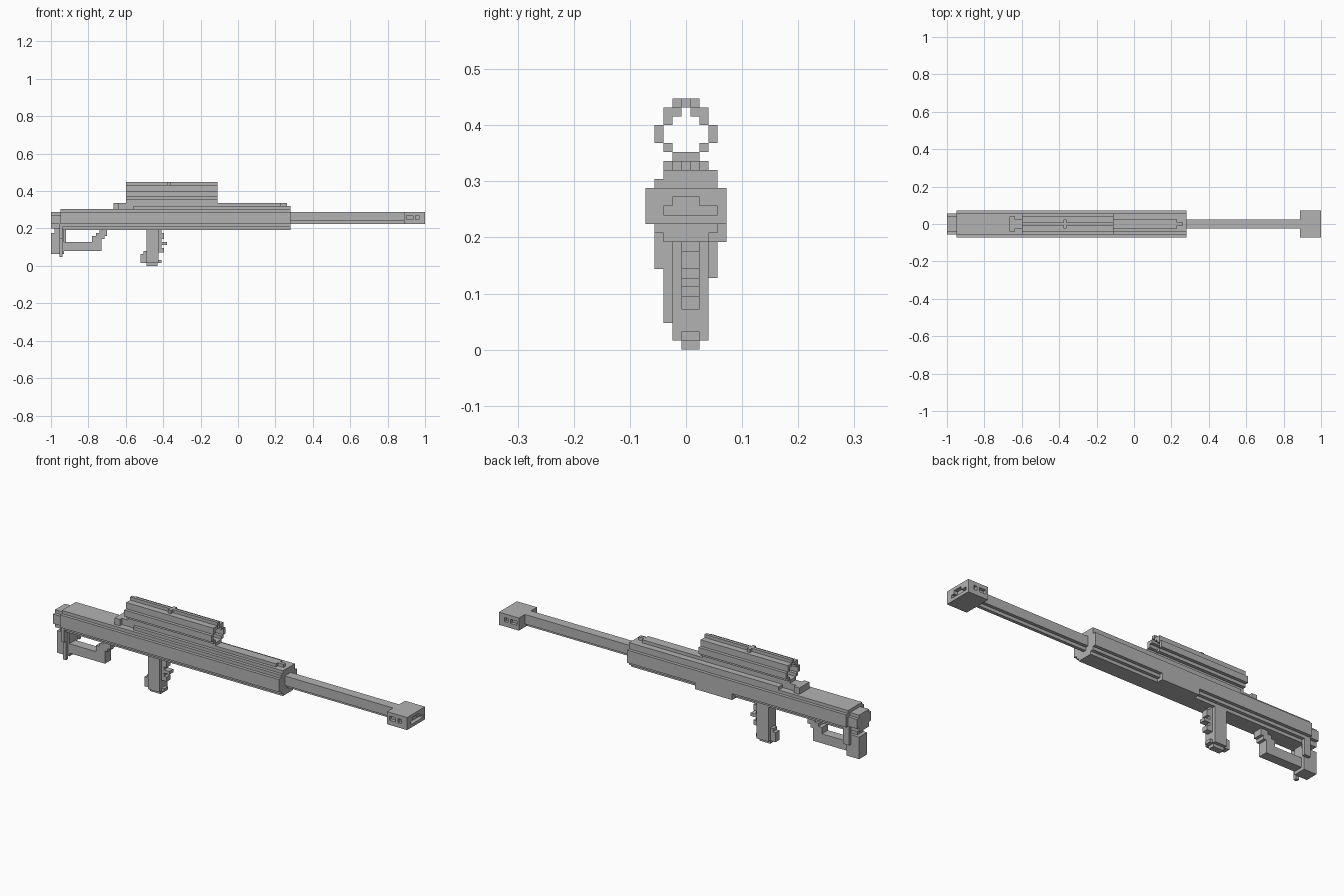
import bpy
import bmesh

U = 0.016  # edge of one block

old = bpy.data.objects.get("Cube")
if old:
    bpy.data.objects.remove(old, do_unlink=True)

gray = bpy.data.materials.new("matte gray")
gray.use_nodes = True
color = (0.45, 0.45, 0.45, 1)
gray.diffuse_color = color
gray.node_tree.nodes["Principled BSDF"].inputs["Base Color"].default_value = color


def finish(name, bm):
    bmesh.ops.recalc_face_normals(bm, faces=bm.faces)
    mesh = bpy.data.meshes.new(name)
    bm.to_mesh(mesh)
    bm.free()
    mesh.materials.append(gray)
    obj = bpy.data.objects.new(name, mesh)
    bpy.context.collection.objects.link(obj)
    return obj


def boxes(name, *parts):
    """Each part: x0, x1 in units; y0, y1 in half blocks; z0, z1 in blocks."""
    bm = bmesh.new()
    for x0, x1, y0, y1, z0, z1 in parts:
        lo = (x0, y0 * U / 2, z0 * U)
        hi = (x1, y1 * U / 2, z1 * U)
        for v in bmesh.ops.create_cube(bm, size=1)["verts"]:
            v.co = [(a + b) / 2 + c * (b - a) for a, b, c in zip(lo, hi, v.co)]
    return finish(name, bm)


def stepped_bar(name, x0, x1, layers):
    """Extrude a mirrored staircase section; layers: half width, z0, z1."""
    side = [(w * U / 2, z * U) for w, z0, z1 in layers for z in (z0, z1)]
    outline = side + [(-y, z) for y, z in reversed(side)]
    bm = bmesh.new()
    face = bm.faces.new([bm.verts.new((x0, y, z)) for y, z in outline])
    new = bmesh.ops.extrude_face_region(bm, geom=[face])["geom"]
    ends = [g for g in new if isinstance(g, bmesh.types.BMVert)]
    bmesh.ops.translate(bm, verts=ends, vec=(x1 - x0, 0, 0))
    return finish(name, bm)


def cut(target, *parts):
    for part in parts:
        cutter = boxes("cutter", part)
        cutter.hide_render = True
        cutter.hide_set(True)
        mod = target.modifiers.new("cut", "BOOLEAN")
        mod.operation = "DIFFERENCE"
        mod.solver = "EXACT"
        mod.object = cutter


# Receiver, rear cap and upper strip
stepped_bar("receiver", -0.95, 0.28,
            [(5, 12, 13), (7, 13, 14), (9, 14, 18), (7, 18, 19)])
stepped_bar("rear_cap", -1, -0.95, [(5, 12.5, 14), (7, 14, 17), (5, 17, 18)])
boxes("upper_strip", (-0.56, 0.28, -5, 7, 19, 20))
boxes("side_plate", (-0.31, -0.1, 5, 9, 12, 14))

# Top rail and sight mount
boxes("rear_mount", (-0.665, -0.635, -5, 5, 19, 21),
      (-0.635, -0.56, -3, 3, 19, 21))
boxes("top_rail", (-0.6, 0.23, -3, 3, 20, 21), (0.23, 0.262, -1, 1, 20, 21))
boxes("scope_mount", (-0.6, -0.11, -3, 3, 21, 22))

# Hollow scope tube
tube = [(-0.6, -0.11, -1, 1, 27, 28), (-0.376, -0.36, -3, 3, 27, 28)]
for y0, y1, z0, z1 in ((3, 5, 22, 23), (5, 7, 23, 25), (3, 5, 25, 27), (1, 3, 26, 27)):
    tube += [(-0.6, -0.11, y0, y1, z0, z1), (-0.6, -0.11, -y1, -y0, z0, z1)]
boxes("scope_tube", *tube)

# Barrel and muzzle brake with vents
stepped_bar("barrel", 0.28, 0.9, [(1, 14, 15), (3, 15, 18)])
brake = boxes("muzzle_brake", (0.888, 1, -9, 9, 14, 18))
cut(brake, (0.98, 1.01, -5, 7, 15, 16), (0.98, 1.01, -3, 3, 15.5, 17))
for x0, x1 in ((0.9, 0.935), (0.95, 0.968)):
    for y0, y1 in ((-10, -7), (7, 10)):
        cut(brake, (x0, x1, y0, y1, 15.5, 16.8))

# Shoulder stock
boxes("butt", (-1, -0.93, -3, 5, 4, 11), (-0.98, -0.93, -3, 3, 11, 13))
boxes("butt_posts", (-0.955, -0.938, -5, -3, 3, 13),
      (-0.955, -0.938, -7, -5, 9, 14), (-0.955, -0.92, 5, 7, 8, 14))
boxes("stock_bar", (-0.93, -0.73, -3, 3, 5, 8),
      (-0.78, -0.73, -3, 3, 8, 10), (-0.76, -0.715, -3, 3, 9, 11),
      (-0.74, -0.7, -3, 3, 10, 12.5))

# Pistol grip with finger ridges
boxes("grip", (-0.49, -0.425, -3, 5, 1, 12.5),
      (-0.49, -0.43, -1, 3, 0, 2), (-0.52, -0.49, -1, 3, 1, 4),
      (-0.505, -0.49, -1, 3, 4, 5), (-0.425, -0.41, -1, 3, 1, 2),
      (-0.425, -0.395, -1, 3, 4.5, 6), (-0.425, -0.41, -1, 3, 6, 12.5),
      (-0.41, -0.38, -1, 3, 7, 8), (-0.41, -0.395, -1, 3, 9, 11))
